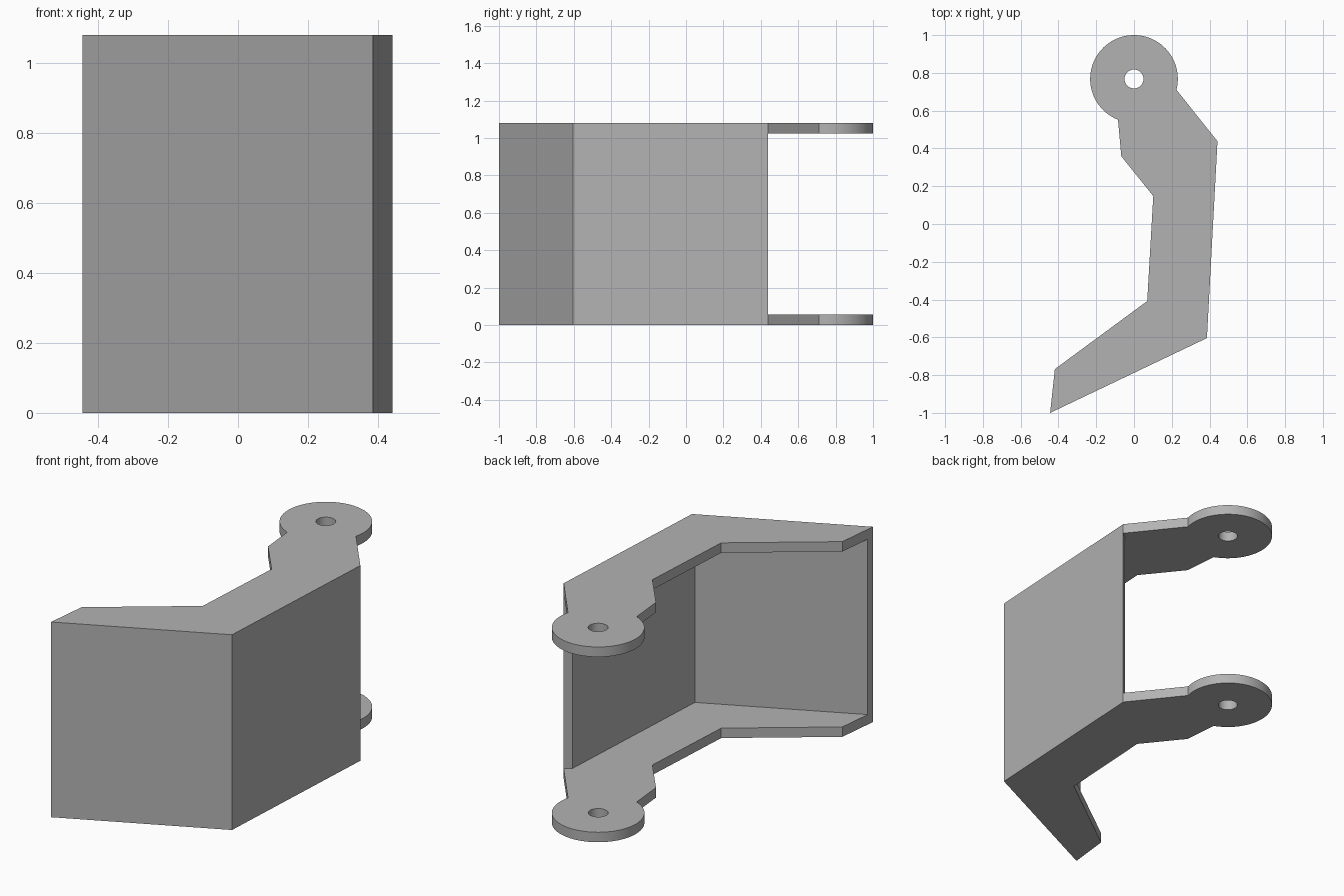
import bpy, bmesh
from math import atan2, cos, sin, pi
from mathutils import Vector

cube = bpy.data.objects.get("Cube")
if cube:
    bpy.data.objects.remove(cube, do_unlink=True)

HEIGHT, PLATE, WALL = 1.08, 0.055, 0.034
EYE, EYE_R, HOLE_R = Vector((0, 0.768)), 0.232, 0.05

grey = bpy.data.materials.new("plain grey")
grey.use_nodes = True
colour = (0.45, 0.45, 0.45, 1)
grey.diffuse_color = colour
grey.node_tree.nodes["Principled BSDF"].inputs["Base Color"].default_value = colour


def arc(radius, start, end, steps):
    """Points around the eye centre, end point included."""
    angles = [start + (end - start) * i / steps for i in range(steps + 1)]
    return [EYE + radius * Vector((cos(a), sin(a))) for a in angles]


def prism(name, loops, z0, z1):
    """Extrude closed loops (outline, then holes) between two heights."""
    bm = bmesh.new()
    edges = []
    for loop in loops:
        verts = [bm.verts.new((p[0], p[1], z0)) for p in loop]
        edges += [bm.edges.new((v, verts[i - 1])) for i, v in enumerate(verts)]
    bmesh.ops.triangle_fill(bm, use_beauty=True, edges=edges)
    grown = bmesh.ops.extrude_face_region(bm, geom=bm.faces[:], use_keep_orig=True)
    top = [g for g in grown["geom"] if isinstance(g, bmesh.types.BMVert)]
    bmesh.ops.translate(bm, verts=top, vec=(0, 0, z1 - z0))
    bmesh.ops.recalc_face_normals(bm, faces=bm.faces[:])
    mesh = bpy.data.meshes.new(name)
    bm.to_mesh(mesh)
    bm.free()
    mesh.materials.append(grey)
    obj = bpy.data.objects.new(name, mesh)
    bpy.context.collection.objects.link(obj)
    return obj


# Outer wall line, neck points and inner edge
tip, bend, shoulder = (Vector(p) for p in ((-0.444, -1), (0.386, -0.604), (0.442, 0.438)))
neck_right, neck_left = Vector((0.226, 0.71)), Vector((-0.084, 0.554))
inner_edge = [(-0.067, 0.358), (0.102, 0.148), (0.07, -0.408), (-0.419, -0.768)]

# Full-height body with the eye and its pin hole
a0 = atan2(*(neck_right - EYE).yx)
a1 = atan2(*(neck_left - EYE).yx) + 2 * pi
outline = [tip, bend, shoulder] + arc(EYE_R, a0, a1, 64) + inner_edge
body = prism("hinge_bracket", [outline, arc(HOLE_R, 0, 2 * pi, 32)[:-1]], 0, HEIGHT)

# Pocket that leaves two plates joined by the bent wall
d1, d2 = (bend - tip).normalized(), (shoulder - bend).normalized()
n1, n2 = Vector((-d1.y, d1.x)), Vector((-d2.y, d2.x))
inner_bend = bend + (n1 + n2) * WALL / (1 + n1.dot(n2))
d3 = (neck_right - shoulder).normalized()
cut = Vector((-d3.y, d3.x))
inner_end = shoulder + cut * WALL / cut.dot(n2)
pocket = [tip + n1 * WALL - d1 * 0.3, inner_bend, inner_end,
          shoulder - cut * 0.3, (0.7, 1.3), (-1, 1.3)]
cutter = prism("pocket_cutter", [pocket], PLATE, HEIGHT - PLATE)
cutter.hide_render = True

bpy.ops.object.select_all(action='DESELECT')
bpy.context.view_layer.objects.active = body
body.select_set(True)
mod = body.modifiers.new("pocket", 'BOOLEAN')
mod.operation = 'DIFFERENCE'
mod.solver = 'EXACT'
mod.object = cutter
bpy.ops.object.modifier_apply(modifier=mod.name)
bpy.data.objects.remove(cutter, do_unlink=True)
bpy.ops.object.shade_smooth_by_angle()
